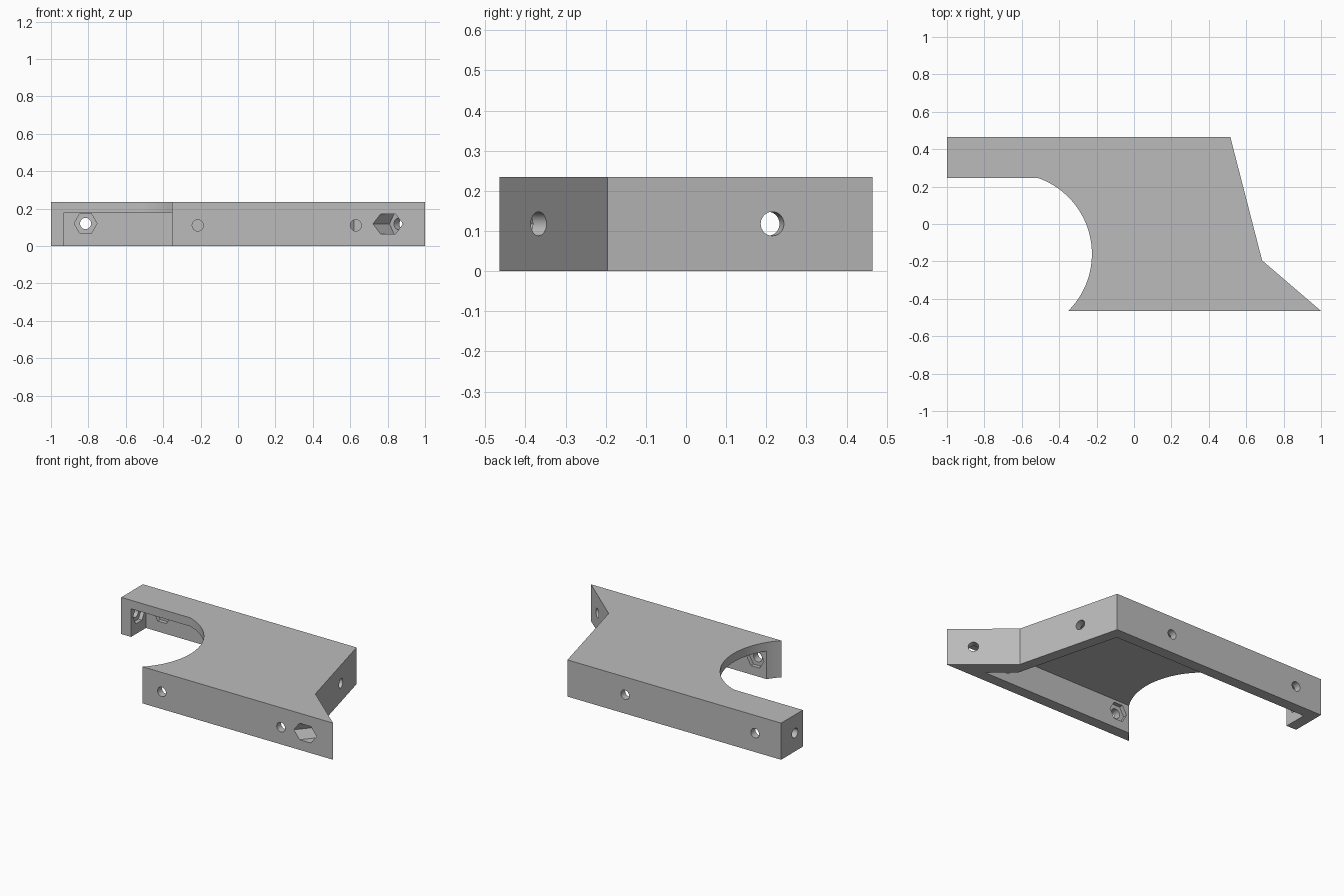
import bpy
import bmesh
from math import cos, sin, pi, atan2, sqrt
from mathutils import Matrix, Vector

default = bpy.data.objects.get("Cube")
if default:
    bpy.data.objects.remove(default, do_unlink=True)

HEIGHT, ROOF, HALF, WALL = 0.235, 0.18, 0.465, 0.07
ARC_CENTRE, ARC_R = (-0.655, -0.16), 0.43
HOLE_R, NUT_R, NUT_START = 0.03, 0.061, 0.045

grey = bpy.data.materials.new("grey plastic")
grey.use_nodes = True
colour = (0.5, 0.5, 0.5, 1)
grey.diffuse_color = colour
grey.node_tree.nodes["Principled BSDF"].inputs["Base Color"].default_value = colour


def prism(name, outline, depth, matrix=Matrix()):
    """Extrude a flat outline along local z."""
    bm = bmesh.new()
    face = bm.faces.new([bm.verts.new((x, y, 0)) for x, y in outline])
    top = bmesh.ops.extrude_face_region(bm, geom=[face])["geom"]
    bmesh.ops.translate(bm, vec=(0, 0, depth),
                        verts=[g for g in top if isinstance(g, bmesh.types.BMVert)])
    bmesh.ops.recalc_face_normals(bm, faces=bm.faces)
    bm.transform(matrix)
    mesh = bpy.data.meshes.new(name)
    bm.to_mesh(mesh)
    bm.free()
    mesh.materials.append(grey)
    obj = bpy.data.objects.new(name, mesh)
    bpy.context.collection.objects.link(obj)
    return obj


def ring(radius, sides):
    return [(radius * cos(2 * pi * i / sides), radius * sin(2 * pi * i / sides))
            for i in range(sides)]


def cut(body, cutter):
    """Subtract a cutter for good and remove it."""
    mod = body.modifiers.new("cut", "BOOLEAN")
    mod.operation, mod.solver, mod.object = "DIFFERENCE", "EXACT", cutter
    bpy.context.view_layer.update()
    graph = bpy.context.evaluated_depsgraph_get()
    mesh = bpy.data.meshes.new_from_object(body.evaluated_get(graph))
    body.modifiers.clear()
    body.data = mesh
    bpy.data.objects.remove(cutter, do_unlink=True)


def bolt_hole(body, x, y, z, inward):
    """Round hole from the outer face, widening to a hexagonal nut pocket."""
    axis = Vector((inward[0], inward[1], 0)).normalized()
    turn = axis.to_track_quat("Z", "Y").to_matrix().to_4x4()
    start = Vector((x, y, z))
    for name, outline, near, far in (
            ("nut_cutter", ring(NUT_R, 6), NUT_START, 0.24),
            ("hole_cutter", ring(HOLE_R, 32), -0.04, 0.12)):
        place = Matrix.Translation(start + axis * near) @ turn
        cut(body, prism(name, outline, far - near, place))


# Plate outline with the concave arc along its right side
cx, cy = ARC_CENTRE
arm_y = 0.245
a0, a1 = (atan2(y - cy, sqrt(ARC_R ** 2 - (y - cy) ** 2)) for y in (arm_y, -HALF))
arc = [(cx + ARC_R * cos(a0 + (a1 - a0) * i / 40),
        cy + ARC_R * sin(a0 + (a1 - a0) * i / 40)) for i in range(41)]
outline = [(-1, arm_y)] + arc + [(1, -HALF), (0.685, -0.195), (0.515, HALF), (-1, HALF)]
bracket = prism("hollow_bracket", outline, HEIGHT)

# Underside hollow, leaving side walls and a roof
inner = HALF - WALL
cut(bracket, prism("hollow_cutter",
                   [(-1 + WALL, -inner), (0.775, -inner), (0.631, -0.268),
                    (0.459, inner), (-1 + WALL, inner)],
                   ROOF + 0.1, Matrix.Translation((0, 0, -0.1))))

# Bolt holes: front, back, right end, slanted side and corner wing
for x in (-0.215, 0.63):
    bolt_hole(bracket, x, -HALF, 0.11, (0, 1))
for x in (-0.815, 0.107):
    bolt_hole(bracket, x, HALF, 0.12, (0, -1))
bolt_hole(bracket, -1, 0.325, 0.118, (1, 0))
bolt_hole(bracket, 0.579, 0.215, 0.118, (-0.968, -0.249))
bolt_hole(bracket, 0.886, -0.367, 0.118, (-0.651, -0.759))

# Smooth curved walls, crisp edges
bpy.ops.object.select_all(action="DESELECT")
bracket.select_set(True)
bpy.context.view_layer.objects.active = bracket
bpy.ops.object.shade_smooth_by_angle(angle=pi / 7)
